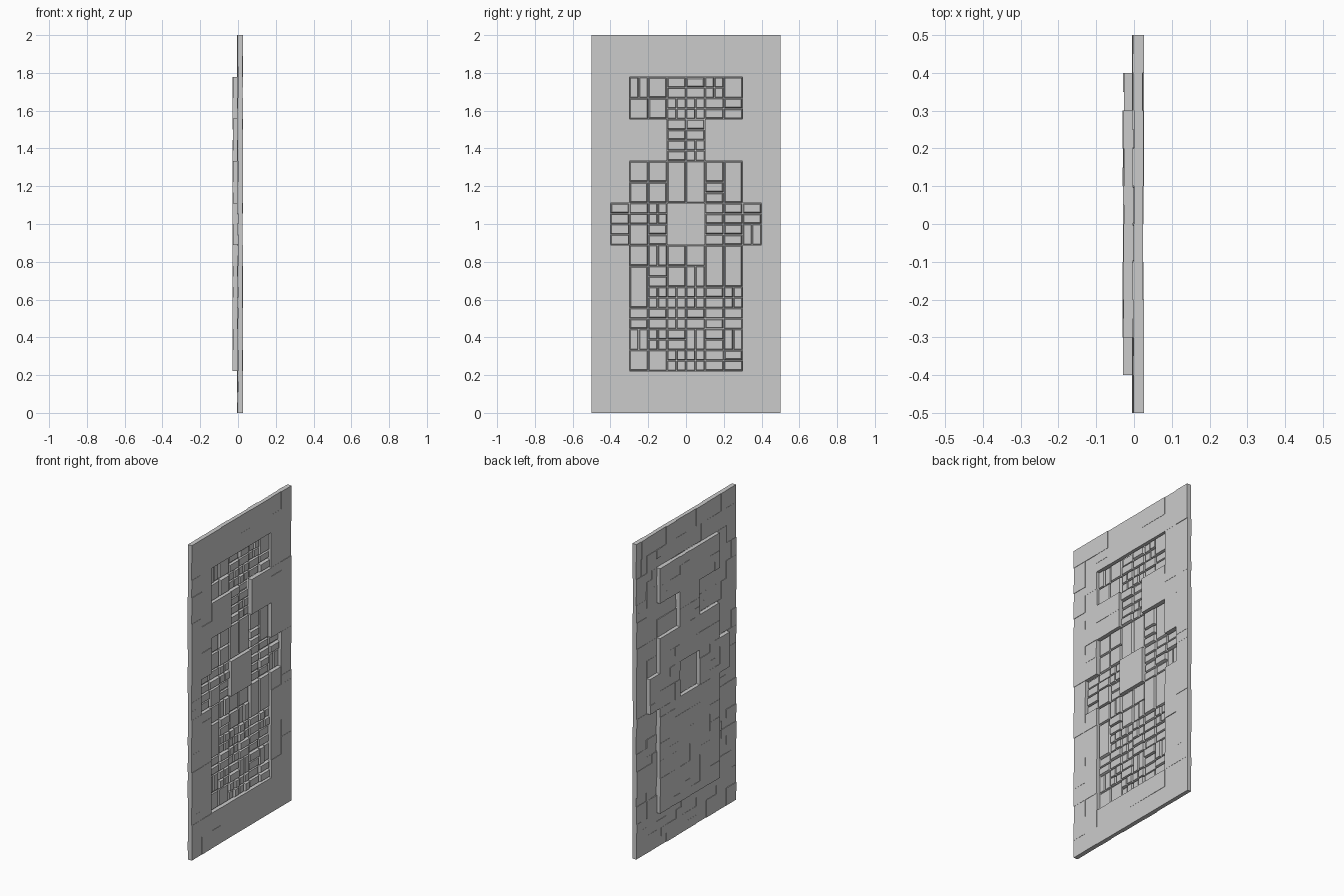
import bpy, bmesh, random

if "Cube" in bpy.data.objects:
    bpy.data.objects.remove(bpy.data.objects["Cube"])

random.seed(7)
CY, CZ = 0.1, 2 / 18          # tile module: 10 columns by 18 rows


def block(bm, y0, z0, y1, z1, xb, xf, inset=0.0):
    """Box from xb to xf; the front face is shrunk by inset."""
    i = inset
    back = [bm.verts.new((xb, y, z)) for y, z in ((y0, z0), (y1, z0), (y1, z1), (y0, z1))]
    front = [bm.verts.new((xf, y, z)) for y, z in
             ((y0 + i, z0 + i), (y1 - i, z0 + i), (y1 - i, z1 - i), (y0 + i, z1 - i))]
    bm.faces.new(back[::-1])
    bm.faces.new(front)
    for a in range(4):
        b = (a + 1) % 4
        bm.faces.new((back[a], back[b], front[b], front[a]))


def finish(bm, name):
    me = bpy.data.meshes.new(name)
    bm.to_mesh(me)
    bm.free()
    bpy.context.collection.objects.link(bpy.data.objects.new(name, me))


def split(code, c, r):
    """Rectangles of one cell: 1 whole, h stacked, v side by side, q quarters, T two rows tall."""
    y, z = -0.5 + c * CY, r * CZ
    if code == 'T':
        return [(y, z - CZ, y + CY, z + CZ)]
    ny, nz = {'1': (1, 1), 'h': (1, 2), 'v': (2, 1), 'q': (2, 2)}[code]
    dy, dz = CY / ny, CZ / nz
    return [(y + i * dy, z + j * dz, y + (i + 1) * dy, z + (j + 1) * dz)
            for i in range(ny) for j in range(nz)]


# Recessed field, top row first (space = frame tile, . = covered by tall block)
FIELD = [
    "          ", "          ",
    "  v1hhq1  ",
    "  11qqhh  ",
    "    hh    ",
    "    hq    ",
    "  11TT1T  ",
    "  11..h.  ",
    " hhq  hhh ",
    " h1h  hhv ",
    "  1v11TT  ",
    "  Th1v..  ",
    "  .qqqhq  ",
    "  hhqhhh  ",
    "  vqhvhv  ",
    "  11qqhh  ",
    "          ", "          ",
]
rows = FIELD[::-1]
recess = {(c, r) for r in range(18) for c in range(10) if rows[r][c] != ' '}

# Tapered blocks standing in the recess
bm = bmesh.new()
for c, r in sorted(recess):
    if rows[r][c] == '.':
        continue
    for y0, z0, y1, z1 in split(rows[r][c], c, r):
        block(bm, y0, z0, y1, z1, -0.01, random.uniform(0.004, 0.016),
              random.uniform(0.005, 0.009) if y1 - y0 > 0.06 else 0.006)
finish(bm, "recess_blocks")

# Back plates of the recess, slightly uneven
bm = bmesh.new()
for c, r in sorted(recess):
    for q in split(random.choice("1111hvq"), c, r):
        block(bm, *q, random.uniform(-0.03, -0.026), -0.003)
finish(bm, "recess_back_plates")

# Centre plate, level with the frame
used = set(recess) | {(c, r) for c in (4, 5) for r in (8, 9)}
bm = bmesh.new()
block(bm, -0.1, 8 * CZ, 0.1, 10 * CZ, -0.002, 0.024)
finish(bm, "centre_plate")

# Flat frame tiles: some merged, some split, front and back uneven
bm_f, bm_b = bmesh.new(), bmesh.new()
for r in range(18):
    for c in range(10):
        if (c, r) in used:
            continue
        w, h = random.choice([(1, 1), (1, 1), (2, 1), (1, 2), (2, 2)])
        cells = {(c + i, r + j) for i in range(w) for j in range(h)}
        if cells & used or c + w > 10 or r + h > 18:
            w = h = 1
            cells = {(c, r)}
        used |= cells
        y, z = -0.5 + c * CY, r * CZ
        if w * h == 1:
            rects = split(random.choice("111h"), c, r)
        else:
            rects = [(y, z, y + w * CY, z + h * CZ)]
        for q in rects:
            block(bm_f, *q, 0.008, random.uniform(0.0225, 0.027))
        for cc, rr in sorted(cells):
            for q in split(random.choice("11hvq"), cc, rr):
                block(bm_b, *q, random.uniform(-0.005, 0.0), 0.01)
finish(bm_f, "frame_front_tiles")
finish(bm_b, "frame_back_tiles")
